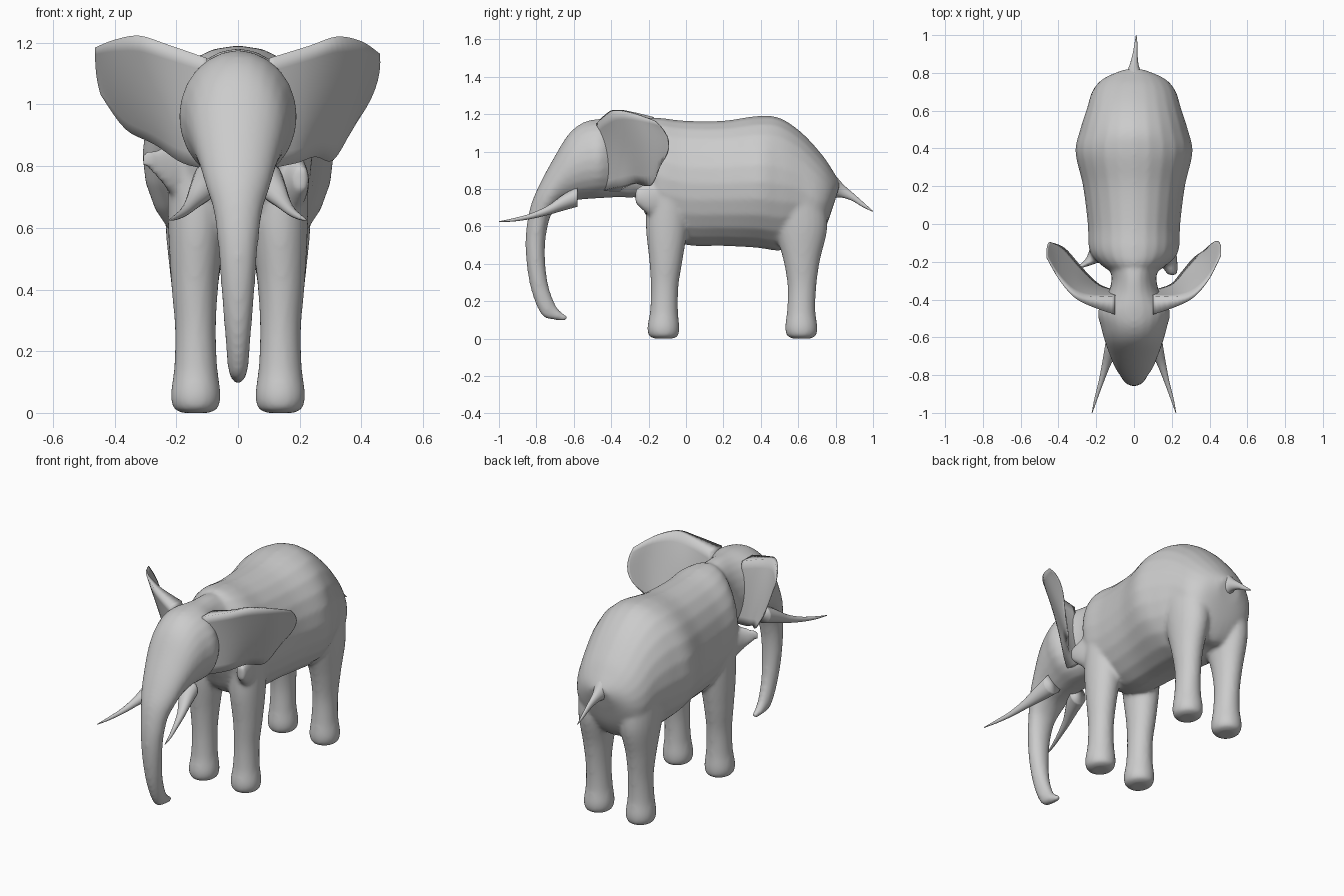
import bpy, bmesh, math
from mathutils import Vector


def skin(name, rings, steps=5):
    """Skin closed point rings, smoothly interpolated from ring to ring."""
    fine = []
    last = len(rings) - 1
    for i in range(last):
        a, b, c, d = (rings[max(i - 1, 0)], rings[i], rings[i + 1], rings[min(i + 2, last)])
        for k in range(steps):
            t = k / steps
            fine.append([0.5 * (2 * q + (r - p) * t + (2 * p - 5 * q + 4 * r - s) * t * t
                                + (3 * q - p - 3 * r + s) * t ** 3)
                         for p, q, r, s in zip(a, b, c, d)])
    fine.append(rings[-1])
    bm = bmesh.new()
    loops = [[bm.verts.new(p) for p in ring] for ring in fine]
    n = len(loops[0])
    for r0, r1 in zip(loops, loops[1:]):
        for j in range(n):
            bm.faces.new((r0[j], r0[(j + 1) % n], r1[(j + 1) % n], r1[j]))
    bm.faces.new(loops[0])
    bm.faces.new(loops[-1])
    bmesh.ops.recalc_face_normals(bm, faces=bm.faces)
    mesh = bpy.data.meshes.new(name)
    bm.to_mesh(mesh)
    bm.free()
    ob = bpy.data.objects.new(name, mesh)
    bpy.context.collection.objects.link(ob)
    for p in mesh.polygons:
        p.use_smooth = True
    return ob


def loft(name, sections, side=1, n=24):
    """Elliptic sections: (y, z) of one edge, (y, z) of the other, half width, centre x."""
    rings = []
    for y1, z1, y2, z2, hw, x in sections:
        c = Vector((x * side, (y1 + y2) / 2, (z1 + z2) / 2))
        v = Vector((0, (y1 - y2) / 2, (z1 - z2) / 2))
        rings.append([c + v * math.cos(2 * math.pi * j / n)
                      + Vector((hw * math.sin(2 * math.pi * j / n), 0, 0)) for j in range(n)])
    return skin(name, rings)


# Torso
parts = [loft("body", [
    (-.27, 1.12, -.26, .76, .10, 0), (-.22, 1.175, -.22, .67, .17, 0),
    (-.14, 1.18, -.15, .56, .235, 0), (0, 1.165, 0, .50, .245, 0),
    (.20, 1.165, .20, .495, .27, 0), (.38, 1.19, .38, .485, .31, 0),
    (.50, 1.18, .50, .47, .285, 0), (.62, 1.10, .60, .50, .25, 0),
    (.73, .98, .68, .50, .22, 0), (.79, .89, .74, .58, .165, 0),
    (.825, .83, .785, .70, .07, 0)])]

# Neck, head and trunk in one sweep
parts.append(loft("head", [
    (-.16, 1.16, -.18, .80, .15, 0), (-.28, 1.175, -.27, .755, .12, 0),
    (-.36, 1.175, -.36, .755, .135, 0), (-.46, 1.175, -.46, .75, .19, 0),
    (-.55, 1.155, -.54, .745, .175, 0), (-.63, 1.09, -.61, .735, .155, 0),
    (-.71, .96, -.67, .715, .13, 0), (-.785, .82, -.715, .67, .105, 0),
    (-.833, .70, -.735, .62, .08, 0), (-.857, .55, -.752, .52, .064, 0),
    (-.852, .40, -.752, .40, .054, 0), (-.825, .25, -.735, .28, .043, 0),
    (-.775, .13, -.70, .185, .034, 0), (-.72, .102, -.67, .145, .026, 0),
    (-.64, .095, -.635, .12, .018, 0)]))

# Legs
hind = [(.44, .80, .74, .80, .11, .13), (.47, .60, .757, .60, .10, .135),
        (.52, .42, .717, .42, .077, .14), (.543, .28, .697, .28, .066, .138),
        (.54, .15, .692, .15, .07, .137), (.53, .06, .703, .06, .081, .137),
        (.54, .015, .695, .015, .072, .137), (.57, 0, .665, 0, .045, .137)]
front = [(-.21, .80, .02, .80, .10, .13), (-.215, .60, .01, .60, .092, .135),
         (-.197, .42, -.018, .42, .077, .14), (-.188, .28, -.04, .28, .067, .138),
         (-.192, .15, -.043, .15, .07, .137), (-.207, .06, -.035, .06, .081, .137),
         (-.198, .015, -.042, .015, .072, .137), (-.17, 0, -.07, 0, .045, .137)]
for side in (-1, 1):
    parts.append(loft("hind_leg", hind, side))
    parts.append(loft("front_leg", front, side))

# Pointed shoulder folds behind the ears
parts.append(loft("shoulder_fold", [(-.12, .90, -.12, .66, .07, .16), (-.19, .87, -.19, .72, .05, .21),
                                    (-.235, .85, -.235, .80, .02, .30)], -1))
parts.append(loft("shoulder_fold", [(-.12, .88, -.12, .62, .07, .15), (-.2, .84, -.2, .66, .05, .18),
                                    (-.27, .80, -.27, .72, .025, .205)], 1))

# Merge the fleshy parts into one smooth skin
bpy.ops.object.select_all(action='DESELECT')
for ob in parts:
    ob.select_set(True)
body = parts[0]
bpy.context.view_layer.objects.active = body
bpy.ops.object.join()
rm = body.modifiers.new("merge", 'REMESH')
rm.mode = 'VOXEL'
rm.voxel_size = .011
rm.use_smooth_shade = True
sm = body.modifiers.new("soften", 'SMOOTH')
sm.factor = .5
sm.iterations = 8
for m in ("merge", "soften"):
    bpy.ops.object.modifier_apply(modifier=m)

# Tail
loft("tail", [(.74, .93, .74, .70, .09, 0), (.80, .87, .78, .74, .05, 0),
              (.845, .82, .82, .755, .027, 0), (.90, .772, .885, .738, .014, .005),
              (.96, .718, .945, .703, .008, .01), (1.0, .682, .998, .678, .002, .012)], n=16)

# Tusks
for side in (-1, 1):
    tusk = [(.09, -.58, .76, .055), (.115, -.66, .725, .042), (.145, -.74, .685, .025),
            (.172, -.83, .654, .015), (.2, -.92, .635, .009), (.222, -1.0, .625, .002)]
    loft("tusk", [(y, z + r, y, z - r, r, x) for x, y, z, r in tusk], side, 14)


def ear(name, columns):
    """Each column: top, middle and bottom point plus thickness."""
    rings = []
    for top, mid, bot, t in columns:
        T, M, B = Vector(top), Vector(mid), Vector(bot)
        line = [T * (1 - s) * (1 - 2 * s) + M * 4 * s * (1 - s) + B * s * (2 * s - 1)
                for s in (k / 8 for k in range(9))]
        rings.append(line + [p + Vector((0, t, 0)) for p in reversed(line)])
    return skin(name, rings)


# Ears: the left one is cut shorter along its lower edge
ear("right_ear", [
    ((.10, -.48, 1.15), (.10, -.46, .97), (.09, -.45, .79), .10),
    ((.23, -.435, 1.19), (.22, -.39, 1.0), (.19, -.37, .81), .05),
    ((.32, -.385, 1.22), (.31, -.31, 1.02), (.25, -.28, .83), .025),
    ((.40, -.29, 1.205), (.39, -.21, 1.03), (.31, -.195, .82), .012),
    ((.46, -.17, 1.165), (.445, -.095, 1.05), (.375, -.14, .93), .005)])
ear("left_ear", [
    ((-.10, -.48, 1.15), (-.10, -.46, .97), (-.09, -.45, .79), .10),
    ((-.23, -.435, 1.195), (-.22, -.39, 1.0), (-.18, -.37, .81), .05),
    ((-.32, -.385, 1.223), (-.31, -.31, 1.03), (-.27, -.26, .87), .025),
    ((-.40, -.29, 1.21), (-.395, -.21, 1.06), (-.365, -.14, .92), .012),
    ((-.463, -.18, 1.185), (-.46, -.12, 1.10), (-.445, -.10, 1.03), .005)])
